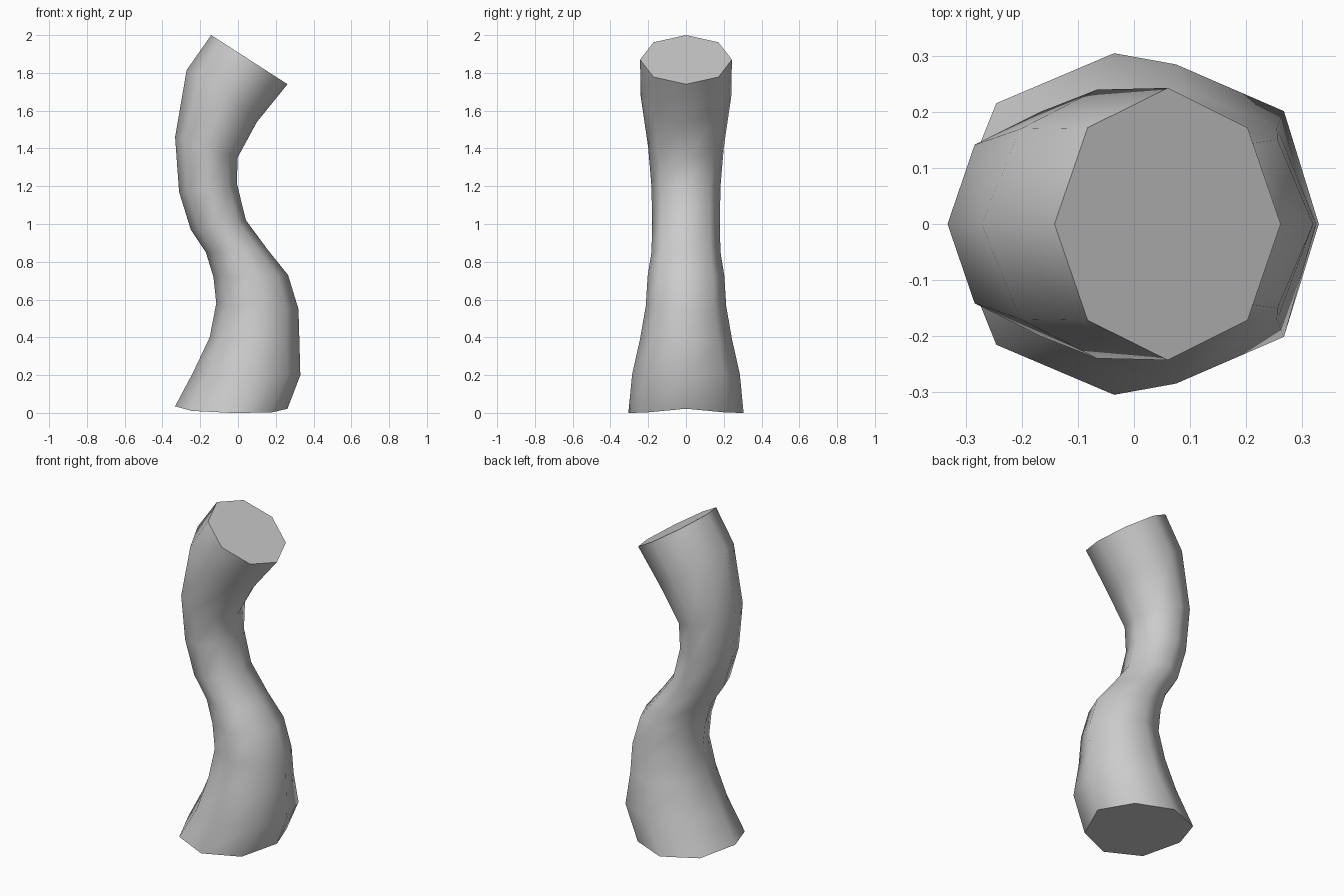
import bpy, bmesh, math

if "Cube" in bpy.data.objects:
    bpy.data.objects.remove(bpy.data.objects["Cube"])

# Tube rings: left x, left z, right x, right z, half depth in y, mid shift in x
rings = [
    (-0.333, 0.035, 0.262, 0.022, 0.305, 0.0),
    (-0.240, 0.210, 0.330, 0.200, 0.285, 0.03),
    (-0.150, 0.400, 0.325, 0.385, 0.243, 0.0),
    (-0.115, 0.580, 0.320, 0.550, 0.213, 0.0),
    (-0.130, 0.720, 0.265, 0.730, 0.203, 0.0),
    (-0.170, 0.850, 0.160, 0.860, 0.182, 0.0),
    (-0.250, 0.970, 0.042, 1.020, 0.180, 0.0),
    (-0.312, 1.170, -0.005, 1.210, 0.182, 0.0),
    (-0.333, 1.460, -0.003, 1.350, 0.200, 0.0),
    (-0.272, 1.815, 0.100, 1.540, 0.240, 0.02),
    (-0.142, 2.000, 0.262, 1.740, 0.243, 0.0),
]
SIDES = 8

bm = bmesh.new()
loops = []
for i, (lx, lz, rx, rz, depth, shift) in enumerate(rings):
    loop = []
    for k in range(SIDES):
        a = 2 * math.pi * k / SIDES
        t = (1 + math.cos(a)) / 2
        s = math.sin(a)
        x = lx + (rx - lx) * t + shift * abs(s)
        z = lz + (rz - lz) * t
        if i == 0:  # the foot rim dips slightly at front and back
            z = max(0.0, z - 0.0285 * abs(s) ** 0.7)
        loop.append(bm.verts.new((x, depth * s, z)))
    loops.append(loop)

# Smooth tube wall
for lower, upper in zip(loops, loops[1:]):
    for k in range(SIDES):
        n = (k + 1) % SIDES
        bm.faces.new((lower[k], lower[n], upper[n], upper[k])).smooth = True

# Flat end caps with sharp rims
for cap in (bm.faces.new(loops[0][::-1]), bm.faces.new(loops[-1])):
    cap.smooth = False
    for e in cap.edges:
        e.smooth = False

mesh = bpy.data.meshes.new("bent_tube")
bm.to_mesh(mesh)
bm.free()
bpy.context.collection.objects.link(bpy.data.objects.new("bent_tube", mesh))
